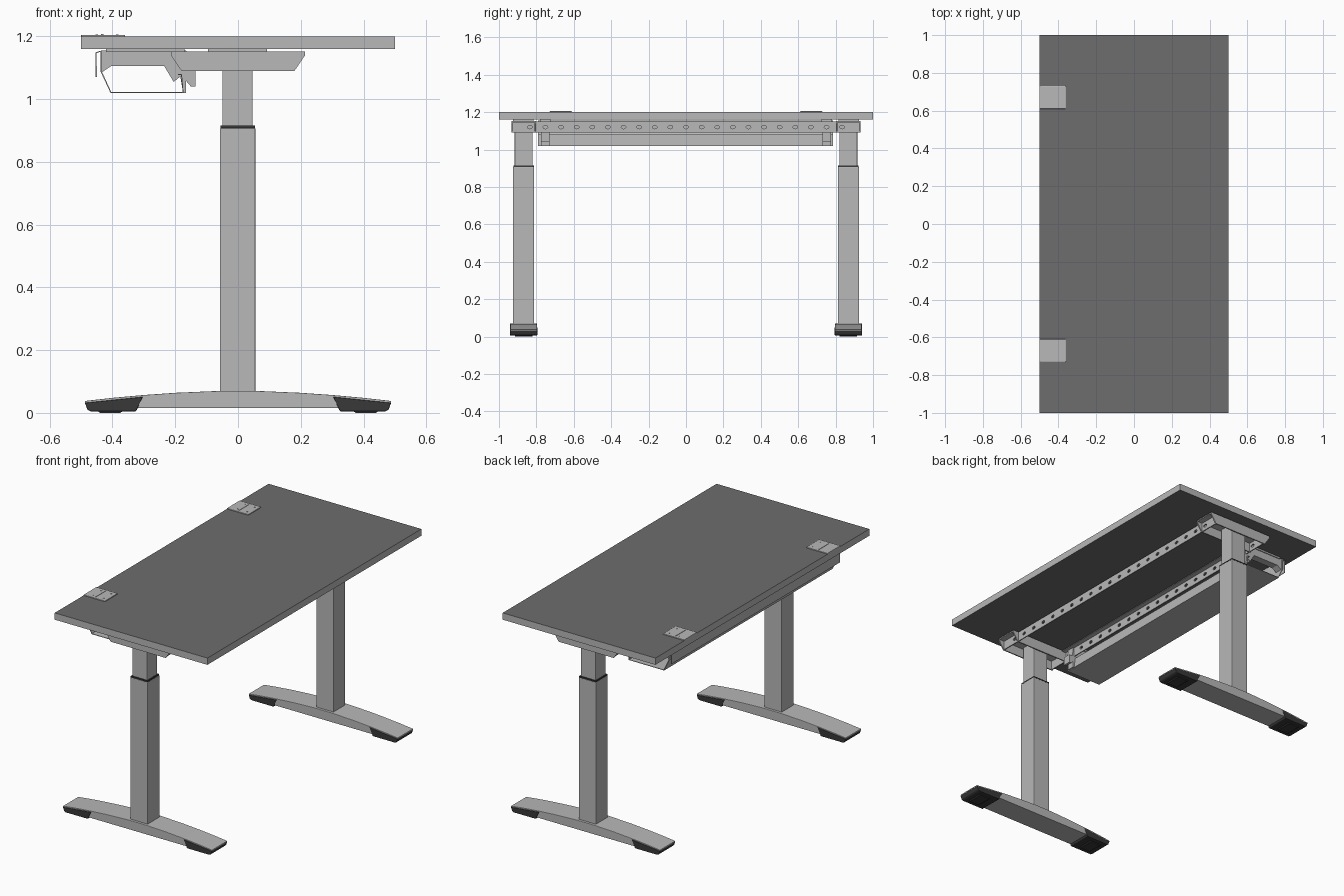
import bpy, bmesh, math
from mathutils import Matrix, Vector

if "Cube" in bpy.data.objects:
    bpy.data.objects.remove(bpy.data.objects["Cube"], do_unlink=True)


def material(name, v):
    m = bpy.data.materials.new(name)
    m.use_nodes = True
    m.diffuse_color = (v, v, v, 1)
    bsdf = next(n for n in m.node_tree.nodes if n.type == 'BSDF_PRINCIPLED')
    bsdf.inputs["Base Color"].default_value = (v, v, v, 1)
    bsdf.inputs["Roughness"].default_value = 0.6
    return m


LIGHT = material("light grey", 0.48)
DARK = material("dark grey", 0.155)
BLACK = material("black plastic", 0.04)


def finish(bm, name, mat, bevel=0):
    bmesh.ops.recalc_face_normals(bm, faces=bm.faces)
    me = bpy.data.meshes.new(name)
    bm.to_mesh(me)
    bm.free()
    ob = bpy.data.objects.new(name, me)
    bpy.context.scene.collection.objects.link(ob)
    me.materials.append(mat)
    if bevel:
        mod = ob.modifiers.new("bevel", 'BEVEL')
        mod.width, mod.segments = bevel, 2
    return ob


def box(name, mat, x, y, z, bevel=0):
    """Box from (low, high) ranges."""
    bm = bmesh.new()
    size = [r[1] - r[0] for r in (x, y, z)]
    mid = Vector([(r[0] + r[1]) / 2 for r in (x, y, z)])
    bmesh.ops.create_cube(bm, size=1, matrix=Matrix.Translation(mid) @ Matrix.Diagonal((*size, 1)))
    return finish(bm, name, mat, bevel)


def prism(name, mat, profile, y, bevel=0):
    """Extrude an x-z profile along y."""
    bm = bmesh.new()
    face = bm.faces.new([bm.verts.new((px, y[0], pz)) for px, pz in profile])
    ext = bmesh.ops.extrude_face_region(bm, geom=[face])
    verts = [v for v in ext["geom"] if isinstance(v, bmesh.types.BMVert)]
    bmesh.ops.translate(bm, verts=verts, vec=(0, y[1] - y[0], 0))
    return finish(bm, name, mat, bevel)


def sheet(name, mat, path, y, thick):
    """Folded sheet metal following an x-z path along y."""
    bm = bmesh.new()
    rows = [[bm.verts.new((px, v, pz)) for v in y] for px, pz in path]
    for a, b in zip(rows, rows[1:]):
        bm.faces.new((a[0], a[1], b[1], b[0]))
    ob = finish(bm, name, mat)
    mod = ob.modifiers.new("thickness", 'SOLIDIFY')
    mod.thickness, mod.offset = thick, 0
    return ob


def span(side, a, b):
    return tuple(sorted((side * a, side * b)))


def mirrored(points):
    """Close a right-hand half profile with its mirror image."""
    return points + [(-px, pz) for px, pz in reversed(points)]


# Tabletop: dark faces above and below, light edge band
top = box("tabletop", LIGHT, (-0.5, 0.5), (-1, 1), (1.16, 1.2))
top.data.materials.append(DARK)
for p in top.data.polygons:
    p.material_index = int(abs(p.normal.z) > 0.5)

for side, word in ((-1, "front"), (1, "back")):
    # Telescopic leg
    box(word + "_lower_tube", LIGHT, (-0.058, 0.056), span(side, 0.812, 0.925), (0.05, 0.908), 0.004)
    box(word + "_tube_rim", BLACK, (-0.056, 0.054), span(side, 0.814, 0.923), (0.908, 0.916))
    box(word + "_upper_tube", LIGHT, (-0.05, 0.047), span(side, 0.82, 0.916), (0.9, 1.15), 0.004)
    box(word + "_mounting_plate", LIGHT, (-0.095, 0.093), span(side, 0.815, 0.925), (1.145, 1.16))

    # Arched foot with a thin lip over each end cap
    foot = [(0.33, 0.015), (0.306, 0.05), (0.488, 0.031), (0.488, 0.038),
            (0.4, 0.048), (0.3, 0.057), (0.2, 0.064), (0.06, 0.07)]
    prism(word + "_foot", LIGHT, mirrored(foot), span(side, 0.797, 0.94), 0.002)
    for end, tag in ((-1, "right"), (1, "left")):
        cap = [(0.303, 0.051), (0.488, 0.032), (0.48, 0.01), (0.47, 0.005), (0.325, 0.005)]
        prism(f"{word}_{tag}_foot_cap", BLACK, [(end * a, b) for a, b in cap],
              span(side, 0.795, 0.942), 0.003)
        pad = [(0.36, 0.012), (0.375, 0), (0.44, 0), (0.455, 0.012)]
        prism(f"{word}_{tag}_foot_pad", BLACK, [(end * a, b) for a, b in pad], span(side, 0.82, 0.915))

    # Side bracket: folded channel with slanted ends
    wing = mirrored([(0.18, 1.09), (0.214, 1.14), (0.214, 1.152)])
    for label, a, b in (("outer", 0.927, 0.934), ("inner", 0.803, 0.81)):
        prism(f"{word}_{label}_bracket_plate", LIGHT, wing, span(side, a, b))
    box(word + "_bracket_top", LIGHT, (-0.214, 0.214), span(side, 0.803, 0.934), (1.145, 1.152))

    # Tray hanger under the tabletop
    hanger = [(-0.435, 1.155), (-0.165, 1.155), (-0.16, 1.09), (-0.136, 1.09), (-0.136, 1.04),
              (-0.15, 1.04), (-0.18, 1.075), (-0.205, 1.055), (-0.235, 1.105),
              (-0.405, 1.105), (-0.435, 1.085)]
    prism(word + "_tray_hanger", LIGHT, hanger, span(side, 0.73, 0.775))
    box(word + "_hanger_pad", LIGHT, (-0.42, -0.17), span(side, 0.725, 0.78), (1.15, 1.16))
    prism(word + "_tray_clip", LIGHT, [(-0.185, 1.08), (-0.165, 1.08), (-0.165, 1.02), (-0.175, 1.02)],
          span(side, 0.73, 0.775))

    # Cable flap on the tabletop, with hinge bar and screws
    box(word + "_cable_flap", LIGHT, (-0.5, -0.36), span(side, 0.61, 0.73), (1.195, 1.205), 0.002)
    box(word + "_flap_hinge", LIGHT, (-0.436, -0.428), span(side, 0.625, 0.715), (1.204, 1.207))
    for x in (-0.385, -0.45):
        for y in (0.635, 0.705):
            bm = bmesh.new()
            bmesh.ops.create_cone(bm, cap_ends=True, segments=12, radius1=0.004, radius2=0.004,
                                  depth=0.002, matrix=Matrix.Translation((x, side * y, 1.2055)))
            finish(bm, word + "_flap_screw", LIGHT)

# Cross rails with a row of oval holes
for side, word in ((-1, "right"), (1, "left")):
    bm = bmesh.new()
    for i in range(-10, 11):
        place = Matrix.Translation((side * 0.175, i * 0.0835, 1.12))
        shape = Matrix.Diagonal((1, 1.4, 1, 1)) @ Matrix.Rotation(math.pi / 2, 4, 'Y')
        bmesh.ops.create_cone(bm, cap_ends=True, segments=16, radius1=0.009, radius2=0.009,
                              depth=0.06, matrix=place @ shape)
    cutter = finish(bm, "hole_cutter", LIGHT)
    cutter.hide_render = True
    rail = box(word + "_cross_rail", LIGHT, span(side, 0.172, 0.178), (-0.93, 0.93), (1.092, 1.15))
    mod = rail.modifiers.new("holes", 'BOOLEAN')
    mod.operation, mod.solver, mod.object = 'DIFFERENCE', 'EXACT', cutter
    bpy.context.view_layer.objects.active = rail
    bpy.ops.object.modifier_apply(modifier="holes")
    bpy.data.objects.remove(cutter, do_unlink=True)
    box(word + "_rail_flange", LIGHT, span(side, 0.145, 0.178), (-0.93, 0.93), (1.145, 1.15))

# Open-ended cable tray of folded sheet
tray = [(-0.452, 1.07), (-0.452, 1.148), (-0.437, 1.153), (-0.437, 1.09),
        (-0.405, 1.021), (-0.175, 1.021), (-0.18, 1.078), (-0.192, 1.078)]
sheet("cable_tray", LIGHT, tray, (-0.79, 0.785), 0.004)
